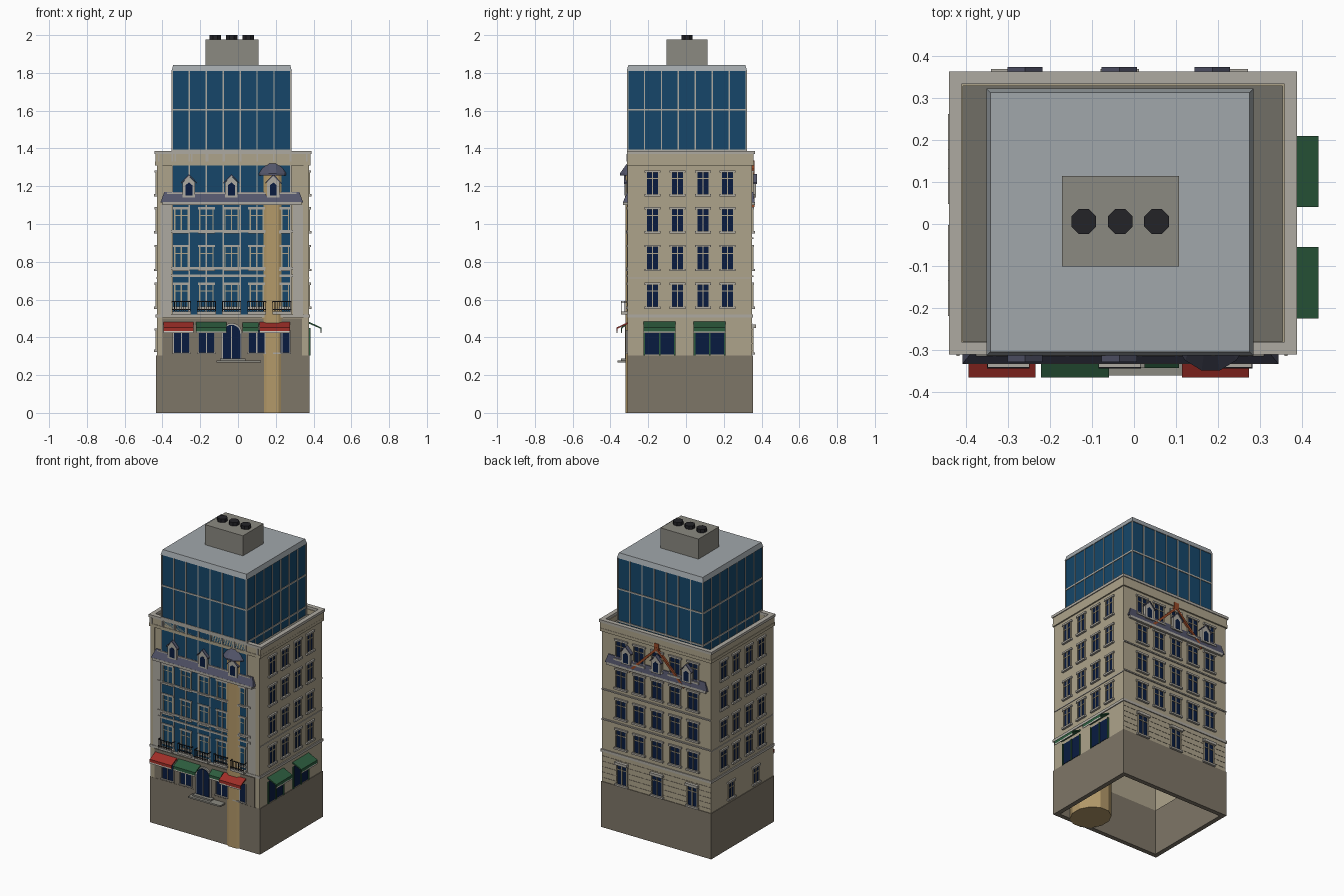
import bpy, bmesh, math
from mathutils import Vector

if "Cube" in bpy.data.objects:
    bpy.data.objects.remove(bpy.data.objects["Cube"])

X0, X1, Y0, Y1 = -0.43, 0.375, -0.304, 0.35      # outer wall planes
PAL = dict(wall=(172, 162, 138), base=(125, 117, 103), trim=(172, 168, 160), glass=(28, 72, 105),
           pane=(17, 33, 66), slate=(84, 86, 106), roof=(112, 110, 102), slab=(160, 166, 170),
           plant=(138, 136, 128), dark=(40, 40, 44), red=(158, 50, 44), green=(48, 92, 64),
           tan=(178, 152, 105), white=(205, 200, 190), brick=(150, 75, 45))
MATS, PARTS = {}, {}


def mat(key):
    if key not in MATS:
        m = bpy.data.materials.new(key)
        m.diffuse_color = [(c / 255) ** 2.2 for c in PAL[key]] + [1]
        m.use_nodes = True
        m.node_tree.nodes["Principled BSDF"].inputs["Base Color"].default_value = m.diffuse_color
        MATS[key] = m
    return MATS[key]


def part(name, col):
    return PARTS.setdefault(name, (bmesh.new(), col))[0]


def prism(name, col, a, b):
    """Solid between two matching outlines."""
    bm = part(name, col)
    va, vb = [bm.verts.new(p) for p in a], [bm.verts.new(p) for p in b]
    n = len(a)
    bm.faces.new(va)
    bm.faces.new(vb[::-1])
    for i in range(n):
        j = (i + 1) % n
        bm.faces.new((va[j], va[i], vb[i], vb[j]))


def box(name, col, x0, x1, y0, y1, z0, z1):
    ring = [(x0, y0), (x1, y0), (x1, y1), (x0, y1)]
    prism(name, col, [(x, y, z0) for x, y in ring], [(x, y, z1) for x, y in ring])


def on(f, u, out, z):
    """Point on a facade: u along, out from the wall, z up."""
    return {'F': (u, Y0 - out, z), 'B': (u, Y1 + out, z),
            'R': (X1 + out, u, z), 'L': (X0 - out, u, z)}[f]


def fpoly(name, col, f, pts, o0, o1):
    prism(name, col, [on(f, u, o0, z) for u, z in pts], [on(f, u, o1, z) for u, z in pts])


def fbox(name, col, f, u0, u1, z0, z1, o1, o0=-0.005):
    fpoly(name, col, f, [(u0, z0), (u1, z0), (u1, z1), (u0, z1)], o0, o1)


def fprof(name, col, f, pts, u0, u1):
    prism(name, col, [on(f, u0, o, z) for o, z in pts], [on(f, u1, o, z) for o, z in pts])


def ring(name, col, x0, x1, y0, y1, z0, z1, t):
    box(name, col, x0, x1, y0, y0 + t, z0, z1)
    box(name, col, x0, x1, y1 - t, y1, z0, z1)
    box(name, col, x0, x0 + t, y0 + t, y1 - t, z0, z1)
    box(name, col, x1 - t, x1, y0 + t, y1 - t, z0, z1)


def window(f, u, z, w=0.065, h=0.115, pane=True, frame='trim'):
    t, a, b = 0.007, z - h / 2, z + h / 2
    if pane:
        fbox('window_panes', 'pane', f, u - w / 2, u + w / 2, a, b, 0.002)
    for s in (-1, 0, 1):
        c = u + s * w / 2
        fbox('window_frames', frame, f, c - t / 2, c + t / 2, a, b, 0.007)
    fbox('window_frames', frame, f, u - w / 2, u + w / 2, b - 0.035, b - 0.03, 0.006)
    fbox('window_sills', 'trim', f, u - w / 2 - 0.01, u + w / 2 + 0.01, a - 0.012, a, 0.014)
    fbox('window_lintels', 'trim', f, u - w / 2 - 0.01, u + w / 2 + 0.01, b, b + 0.012, 0.011)


def awning(f, u0, u1, col, reach=0.063):
    name = col + '_awnings'
    fprof(name, col, f, [(-.005, .485), (reach, .452), (reach, .432), (reach - .004, .432),
                         (reach - .004, .446), (-.005, .475)], u0, u1)
    n = 8
    for i in range(n):
        a = u0 + (u1 - u0) * i / n
        fbox('awning_valances', col if i % 2 else 'white', f, a, a + (u1 - u0) / n,
             0.424, 0.434, reach, reach - 0.004)


def dormer(f, u):
    w, z = 0.033, 1.14
    outline = [(u - w, z), (u + w, z), (u + w, z + .08), (u, z + .115), (u - w, z + .08)]
    fpoly('dormers', 'trim', f, outline, -0.005, 0.02)
    fpoly('dormer_panes', 'pane', f, [(u - .018, z + .01), (u + .018, z + .01), (u + .018, z + .065),
                                      (u, z + .08), (u - .018, z + .065)], 0.018, 0.0215)
    for s in (-1, 1):
        fpoly('dormer_roofs', 'slate', f, [(u, z + .115), (u + s * .042, z + .073),
                                           (u + s * .042, z + .08), (u, z + .124)], -0.005, 0.025)


# hollow base, walls, corner piers, roof and parapet
ring('base_walls', 'base', X0 - .004, X1 + .004, Y0 - .006, Y1 + .004, 0, 0.305, 0.03)
ring('ground_floor_walls', 'wall', X0, X1, Y0, Y1, 0.305, 0.5, 0.02)
ring('upper_walls', 'wall', X0, X1, Y0, Y1, 0.5, 1.32, 0.02)
ring('string_course', 'trim', X0 - .006, X1 + .006, Y0 - .008, Y1 + .006, 0.505, 0.522, 0.03)
ring('cornice', 'wall', X0 - .009, X1 + .009, Y0 - .008, Y1 + .01, 1.31, 1.33, 0.03)
ring('parapet', 'wall', X0 - .006, X1 + .008, Y0 - .005, Y1 + .008, 1.33, 1.37, 0.028)
ring('parapet_coping', 'trim', X0 - .012, X1 + .014, Y0 - .008, Y1 + .014, 1.37, 1.387, 0.03)
box('flat_roof', 'roof', X0 + .01, X1 - .01, Y0 + .01, Y1 - .01, 1.32, 1.335)
for i in range(10):
    u = -0.42 + i * 0.087
    fbox('parapet_ribs', 'trim', 'F', u - .004, u + .004, 1.33, 1.37, 0.011)

# glass tower running down through the building
TX0, TX1, TY0, TY1 = -0.347, 0.28, -0.309, 0.318
box('glass_tower', 'glass', TX0, TX1, TY0, TY1, 0.51, 1.815)
for i in range(8):
    k = i / 7
    x, y, m = TX0 + (TX1 - TX0) * k, TY0 + (TY1 - TY0) * k, 0.0035
    box('tower_mullions', 'trim', x - m, x + m, TY0 - .003, TY0 + .003, 0.52, 1.81)
    box('tower_mullions', 'trim', x - m, x + m, TY1 - .003, TY1 + .004, 1.33, 1.81)
    for e in (TX0, TX1):
        box('tower_mullions', 'trim', e - .004, e + .004, y - m, y + m, 1.33, 1.81)
for z in (1.385, 1.6):
    ring('tower_transoms', 'trim', TX0 - .004, TX1 + .004, TY0 - .003, TY1 + .004, z, z + .01, .01)
a, b = 0.005, -0.004
prism('tower_roof_slab', 'slab',
      [(TX0 - a, TY0 - a, 1.81), (TX1 + a, TY0 - a, 1.81), (TX1 + a, TY1 + a, 1.81), (TX0 - a, TY1 + a, 1.81)],
      [(TX0 - b, TY0 - b, 1.843), (TX1 + b, TY0 - b, 1.843), (TX1 + b, TY1 + b, 1.843), (TX0 - b, TY1 + b, 1.843)])
box('roof_plant_box', 'plant', -0.172, 0.108, -0.102, 0.114, 1.84, 1.977)


def circle(cx, cy, rx, ry, z, n):
    return [(cx + rx * math.cos(math.tau * (i + .5) / n), cy + ry * math.sin(math.tau * (i + .5) / n), z)
            for i in range(n)]


for x in (-0.12, -0.033, 0.054):
    prism('roof_vents', 'dark', circle(x, .006, .032, .032, 1.97, 8), circle(x, .006, .032, .032, 2.0, 8))

# corner turret with a low conical roof
prism('corner_turret', 'tan', circle(.183, -.19, .12, .134, 0, 12), circle(.183, -.19, .12, .134, 1.27, 12))
prism('turret_roof', 'slate', circle(.183, -.19, .11, .163, 1.268, 16), circle(.183, -.19, .02, .03, 1.45, 16))
prism('turret_eave', 'slate', circle(.183, -.19, .11, .163, 1.258, 16), circle(.183, -.19, .11, .163, 1.268, 16))

COLS = (-0.3, -0.167, -0.034, 0.099, 0.232)
ROWS = (0.62, 0.82, 1.02, 1.215)

# side facades
for f in 'LR':
    for u in (-0.177, -0.045, 0.09, 0.22):
        for z in ROWS:
            window(f, u, z, frame='wall')
    fbox('side_bands', 'trim', f, Y0, Y1, 0.712, 0.718, 0.004)
for u in (-0.14, 0.125):
    fbox('shop_panes', 'pane', 'R', u - .08, u + .08, .31, .45, .003)
    for s in (-.08, 0, .08):
        fbox('shop_frames', 'green', 'R', u + s - .004, u + s + .004, .305, .45, .008)
    awning('R', u - .085, u + .085, 'green', 0.066)
for u in (-0.12, 0.14):
    window('L', u, 0.385, 0.06, 0.1)

# rear facade
for u in COLS:
    for z in ROWS:
        window('B', u, z, 0.075)
for z in (0.72, 0.92):
    fbox('rear_bands', 'trim', 'B', X0, X1, z, z + .008, .008)
for u in (-0.295, -0.034, 0.226):
    window('B', u, 0.385, 0.075, 0.13)
    fbox('rear_surrounds', 'trim', 'B', u - .046, u + .046, .45, .468, .02)
for i in range(5):
    z = 0.33 + i * 0.036
    fbox('rustication', 'base', 'B', X0, X1, z, z + .003, .0015)
for s, col in ((-1, 'brick'), (1, 'trim')):
    e = -0.034 + s * 0.2
    fpoly('rear_gable_bars', col, 'B', [(-.034, 1.31), (-.034, 1.29), (e, 1.09), (e, 1.112)], -.01, .013)
box('rear_gable_cap', 'brick', -.052, -.016, .33, .362, 1.29, 1.336)

# mansard skirts and dormers, front and rear
for f, d in (('F', .03), ('B', .014)):
    prism('mansard_skirt', 'slate',
          [on(f, u, o, z) for u, o, z in ((-.41, -.005, 1.115), (-.41, d, 1.115), (-.39, .006, 1.17), (-.39, -.005, 1.17))],
          [on(f, u, o, z) for u, o, z in ((.345, -.005, 1.115), (.345, d, 1.115), (.325, .006, 1.17), (.325, -.005, 1.17))])
    fbox('mansard_cornice', 'trim', f, -.4, .335, 1.1, 1.117, d)
    for u in (-0.26, -0.035, 0.187):
        dormer(f, u)

# front facade: frames over the glass, bands, piers
for u in COLS:
    for z in ROWS[:3]:
        window('F', u, z, 0.07, 0.115, pane=False)
for z in (0.72, 0.76, 0.955, 1.155):
    fbox('front_bands', 'trim', 'F', TX0 - .03, TX1 + .03, z, z + .012, .011)
fbox('front_piers', 'trim', 'F', -.41, -.355, .52, 1.1, .006)
fbox('front_piers', 'trim', 'F', .29, .345, .52, 1.1, .006)
fbox('ground_fascia', 'base', 'F', -.4, .34, .305, .5, .005)
for u in (X0 + .015, X1 - .015):
    fbox('corner_strips', 'wall', 'F', u - .014, u + .014, .305, 1.31, .005)

# balcony slabs and railings
for i, u in enumerate(COLS):
    d = .041 if i % 2 == 0 else .025
    fbox('balcony_slabs', 'trim', 'F', u - .05, u + .05, .522, .536, d)
    for z in (.545, .588):
        fbox('balcony_railings', 'dark', 'F', u - .05, u + .05, z, z + .004, d, d - .004)
    for k in range(9):
        c = u - .048 + k * .012
        fbox('balcony_railings', 'dark', 'F', c - .0015, c + .0015, .536, .59, d - .001, d - .003)
    for s in (-.05, .05):
        fbox('balcony_railings', 'dark', 'F', u + s - .001, u + s + .001, .585, .59, d)

# shopfronts, arched door, steps
for u in (-.3, -.167, .099, .232):
    fbox('shop_panes', 'pane', 'F', u - .043, u + .043, .32, .44, .008)
    for s in (-.043, 0, .043):
        fbox('front_shop_frames', 'trim', 'F', u + s - .003, u + s + .003, .316, .44, .013)
    fbox('front_shop_frames', 'trim', 'F', u - .048, u + .048, .312, .32, .016)


def arch(r, z0, zs):
    return [(-.034 - r, z0), (-.034 + r, z0)] + [
        (-.034 + r * math.cos(math.pi * i / 10), zs + r * math.sin(math.pi * i / 10)) for i in range(11)]


fpoly('door_surround', 'trim', 'F', arch(.056, .285, .4201), -.005, .014)
fpoly('door', 'pane', 'F', arch(.046, .286, .4201), 0, .017)
fbox('door_mullion', 'trim', 'F', -.037, -.031, .286, .46, .02)
fbox('door_steps', 'plant', 'F', -.115, .122, .268, .278, .058)
fbox('door_steps', 'plant', 'F', -.095, .04, .278, .288, .04)
awning('F', -.395, -.235, 'red')
awning('F', -.222, -.06, 'green')
awning('F', .025, .108, 'green', .04)
awning('F', .115, .275, 'red')

# make the objects
for name, (bm, col) in PARTS.items():
    bmesh.ops.recalc_face_normals(bm, faces=bm.faces)
    me = bpy.data.meshes.new(name)
    bm.to_mesh(me)
    bm.free()
    me.materials.append(mat(col))
    bpy.context.collection.objects.link(bpy.data.objects.new(name, me))
